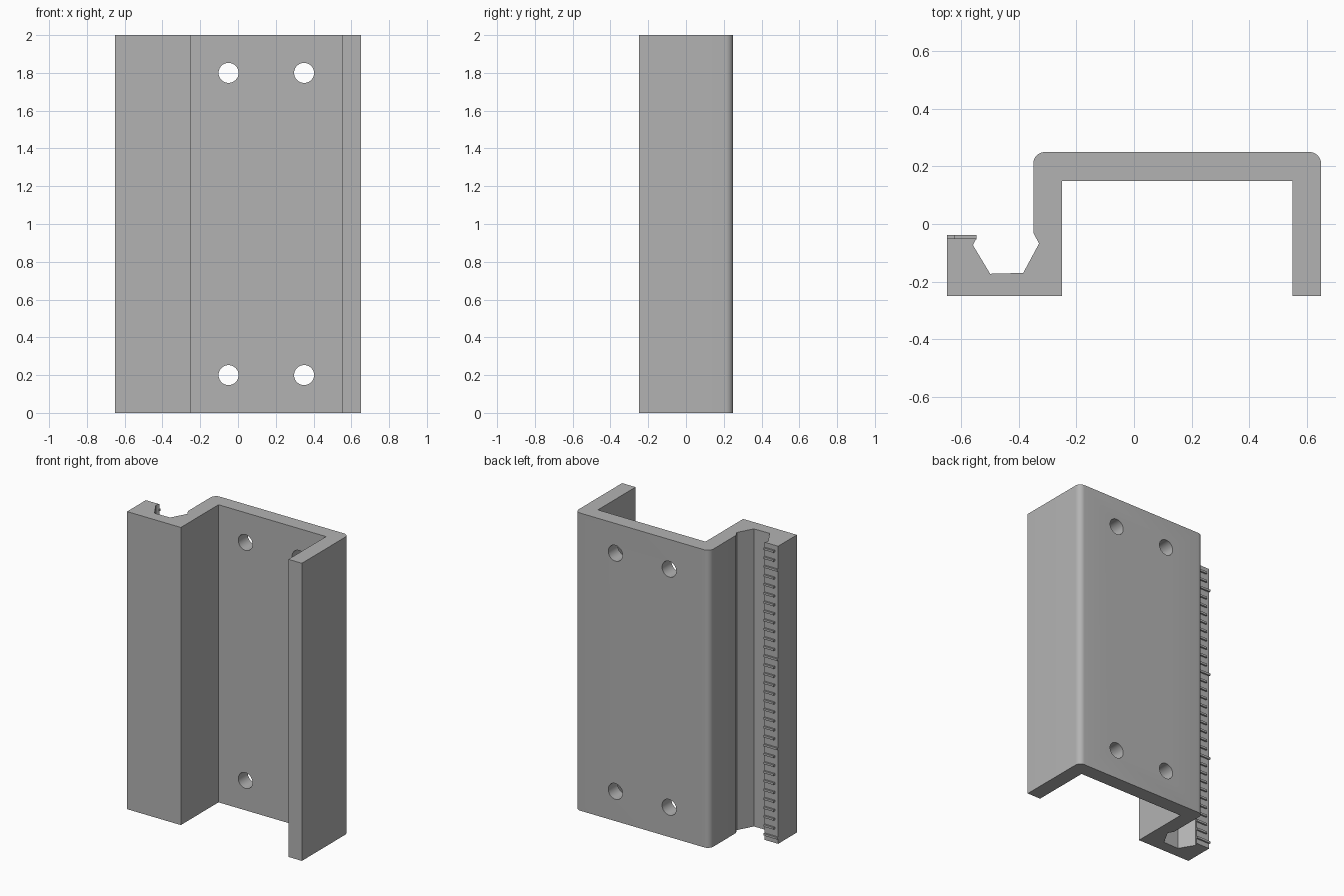
import bpy, bmesh
from math import sin, cos, pi, radians

cube = bpy.data.objects.get("Cube")
if cube:
    bpy.data.objects.remove(cube, do_unlink=True)

GREY = (0.45, 0.45, 0.45, 1)
HEIGHT = 2.0

mat = bpy.data.materials.new("plain grey")
mat.use_nodes = True
mat.diffuse_color = GREY
mat.node_tree.nodes["Principled BSDF"].inputs["Base Color"].default_value = GREY


def new_object(name, bm):
    bmesh.ops.recalc_face_normals(bm, faces=bm.faces)
    mesh = bpy.data.meshes.new(name)
    bm.to_mesh(mesh)
    bm.free()
    mesh.materials.append(mat)
    obj = bpy.data.objects.new(name, mesh)
    bpy.context.collection.objects.link(obj)
    return obj


def arc(cx, cy, r, start, end, steps=8):
    angles = [radians(start + (end - start) * i / steps) for i in range(steps + 1)]
    return [(cx + r * cos(a), cy + r * sin(a)) for a in angles]


# Cross-section: channel with rounded back corners and a clip groove at one side
profile = [(-0.65, -0.25), (-0.25, -0.25), (-0.25, 0.15), (0.55, 0.15),
           (0.55, -0.25), (0.65, -0.25)]
profile += arc(0.61, 0.21, 0.04, 0, 90)
profile += arc(-0.31, 0.21, 0.04, 90, 180)
profile += [(-0.35, -0.03), (-0.33, -0.068), (-0.385, -0.17), (-0.50, -0.173),
            (-0.56, -0.073), (-0.548, -0.05), (-0.65, -0.05)]

bm = bmesh.new()
base = bm.faces.new([bm.verts.new((x, y, 0)) for x, y in profile])
ext = bmesh.ops.extrude_face_region(bm, geom=[base])
bmesh.ops.translate(bm, vec=(0, 0, HEIGHT),
                    verts=[v for v in ext["geom"] if isinstance(v, bmesh.types.BMVert)])
channel = new_object("channel_bracket", bm)

# Screw holes through the back plate
bm = bmesh.new()
for x in (-0.05, 0.35):
    for z in (0.2, 1.8):
        ring = [bm.verts.new((x + 0.053 * cos(2 * pi * i / 40), 0.05,
                              z + 0.053 * sin(2 * pi * i / 40))) for i in range(40)]
        disc = bm.faces.new(ring)
        ext = bmesh.ops.extrude_face_region(bm, geom=[disc])
        bmesh.ops.translate(bm, vec=(0, 0.3, 0),
                            verts=[v for v in ext["geom"] if isinstance(v, bmesh.types.BMVert)])
cutter = new_object("hole_cutter", bm)
cutter.hide_render = True
cutter.hide_set(True)
mod = channel.modifiers.new("holes", 'BOOLEAN')
mod.object = cutter
mod.operation = 'DIFFERENCE'
mod.solver = 'EXACT'
bpy.context.view_layer.objects.active = channel
channel.select_set(True)
bpy.ops.object.modifier_apply(modifier=mod.name)
bpy.data.objects.remove(cutter, do_unlink=True)
bpy.ops.object.shade_smooth_by_angle(angle=radians(30))

# Raised scale marks along the clip lip, every tenth one full width
bm = bmesh.new()
for i in range(33):
    z = 0.04 + 0.06 * i
    outer = -0.65 if i % 10 == 0 else -0.625
    box = bmesh.ops.create_cube(bm, size=1)["verts"]
    bmesh.ops.scale(bm, vec=(-0.548 - outer, 0.014, 0.014), verts=box)
    bmesh.ops.translate(bm, vec=((outer - 0.548) / 2, -0.046, z), verts=box)
new_object("scale_marks", bm)
